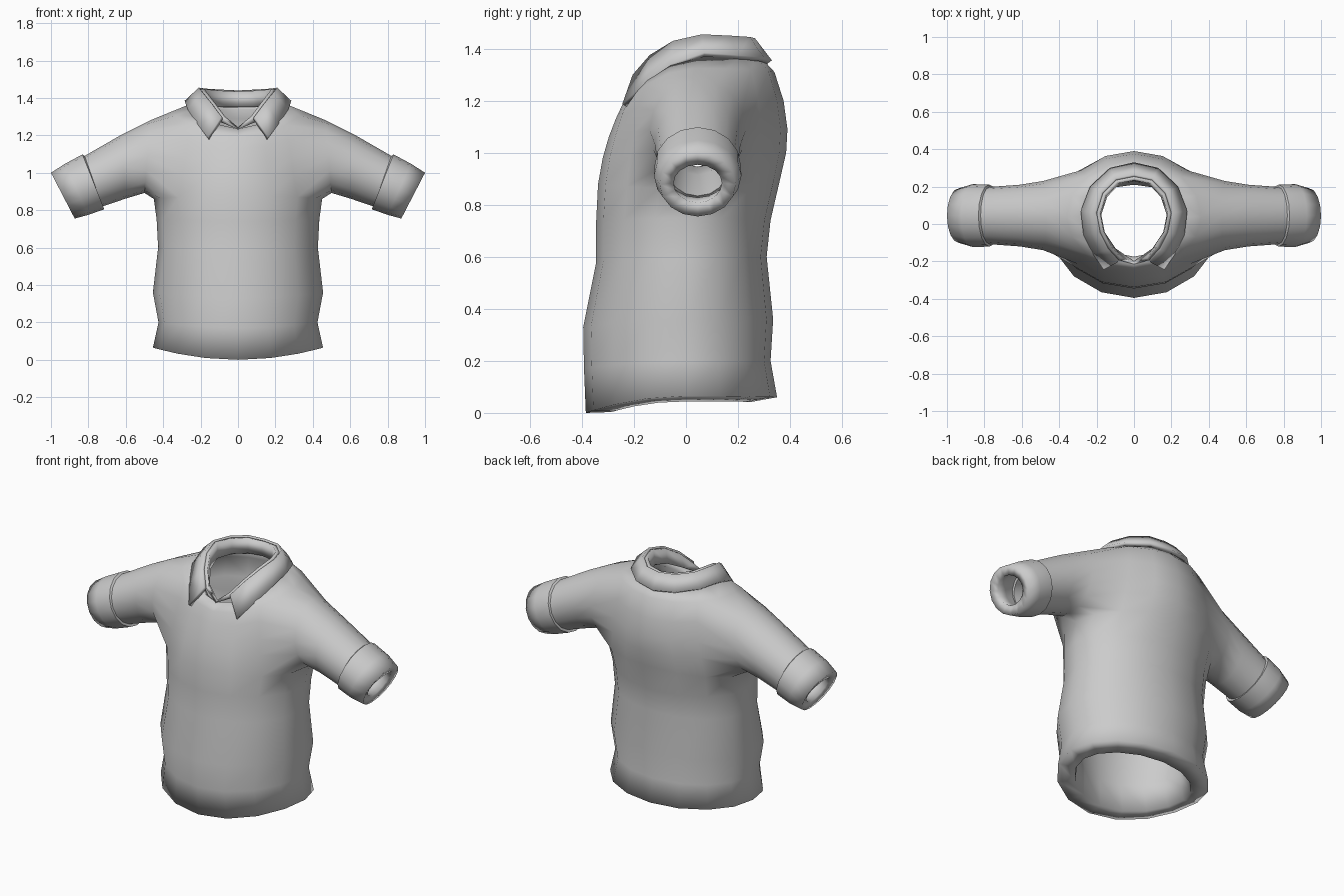
import bpy, bmesh, math

if "Cube" in bpy.data.objects:
    bpy.data.objects.remove(bpy.data.objects["Cube"])

SEG = 16
fabric = bpy.data.materials.new("grey_fabric")
fabric.diffuse_color = (0.6, 0.6, 0.6, 1)
fabric.use_nodes = True
fabric.node_tree.nodes["Principled BSDF"].inputs["Base Color"].default_value = fabric.diffuse_color


def finish(name, bm, angle):
    bmesh.ops.recalc_face_normals(bm, faces=bm.faces)
    me = bpy.data.meshes.new(name)
    bm.to_mesh(me)
    bm.free()
    ob = bpy.data.objects.new(name, me)
    bpy.context.collection.objects.link(ob)
    me.materials.append(fabric)
    for o in bpy.context.selected_objects:
        o.select_set(False)
    ob.select_set(True)
    bpy.context.view_layer.objects.active = ob
    bpy.ops.object.shade_smooth_by_angle(angle=math.radians(angle))
    return ob


def thicken(ob, thickness, group=None):
    m = ob.modifiers.new("thickness", 'SOLIDIFY')
    m.thickness = thickness
    m.offset = -1
    if group:
        m.vertex_group = group


def bridge(bm, a, b):
    n = len(a)
    for i in range(n):
        bm.faces.new((a[i], a[(i + 1) % n], b[(i + 1) % n], b[i]))


# Torso rings: height at front, side, back; half width; front y, centre y, back y
RINGS = [
    (0.00, 0.065, 0.06, 0.455, -0.385, 0.00, 0.350),
    (0.17, 0.20, 0.20, 0.425, -0.392, 0.00, 0.325),
    (0.33, 0.36, 0.36, 0.455, -0.395, 0.00, 0.335),
    (0.58, 0.60, 0.60, 0.427, -0.345, 0.01, 0.310),
    (0.74, 0.75, 0.74, 0.435, -0.345, 0.02, 0.325),
    (0.88, 0.86, 0.90, 0.450, -0.338, 0.04, 0.362),
    (0.98, 1.00, 1.00, 0.42, -0.320, 0.04, 0.385),
    (1.06, 1.10, 1.09, 0.40, -0.297, 0.04, 0.390),
    (1.13, 1.22, 1.20, 0.38, -0.270, 0.04, 0.375),
    (1.19, 1.325, 1.31, 0.36, -0.242, 0.04, 0.340),
    (1.235, 1.372, 1.37, 0.245, -0.212, 0.04, 0.285),
]
HOLE = 5  # ring at the armpit; the sleeve opening spans four rows

# Sleeve rings: top x, z; bottom x, z; half depth in y
SLEEVE = [
    (0.47, 1.28, 0.50, 0.892, 0.185),
    (0.62, 1.205, 0.60, 0.862, 0.165),
    (0.82, 1.09, 0.725, 0.82, 0.153),
    (0.832, 1.098, 0.715, 0.805, 0.166),
    (0.925, 1.048, 0.80, 0.775, 0.168),
    (1.00, 1.00, 0.873, 0.755, 0.146),
]

# Torso
bm = bmesh.new()
rows = []
for zf, zs, zb, xr, yf, yc, yb in RINGS:
    row = []
    for i in range(SEG):
        a = 2 * math.pi * i / SEG
        s = math.sin(a)
        y = yc + (yb - yc if s > 0 else yc - yf) * s
        z = zs + ((zb if s > 0 else zf) - zs) * s * s
        row.append(bm.verts.new((xr * math.cos(a), y, z)))
    rows.append(row)
for r in range(len(rows) - 1):
    for i in range(SEG):
        in_hole = HOLE <= r < HOLE + 4 and (i in (14, 15, 0, 1) or 6 <= i <= 9)
        if not in_hole:
            j = (i + 1) % SEG
            bm.faces.new((rows[r][i], rows[r][j], rows[r + 1][j], rows[r + 1][i]))

# Sleeves, grown out of the side openings of the torso
sleeve_verts = []
for side in (1, -1):
    def col(k):  # k counts columns from the side line, towards the back
        return k % SEG if side == 1 else (8 - k) % SEG
    path = [(HOLE, 0), (HOLE, -1)] + [(HOLE + r, -2) for r in range(5)]
    path += [(HOLE + 4, k) for k in (-1, 0, 1)]
    path += [(HOLE + 4 - r, 2) for r in range(5)] + [(HOLE, 1)]
    last = [rows[r][col(k)] for r, k in path]
    for xt, zt, xb, zb, yr in SLEEVE:
        ring = []
        for i in range(SEG):
            a = 2 * math.pi * i / SEG
            t = (1 - math.cos(a)) / 2
            ring.append(bm.verts.new((side * (xb + (xt - xb) * t),
                                      0.045 - yr * math.sin(a), zb + (zt - zb) * t)))
        bridge(bm, last, ring)
        sleeve_verts += ring
        last = ring
bmesh.ops.delete(bm, geom=[v for v in bm.verts if not v.link_faces], context='VERTS')
bm.verts.index_update()
thin = [v.index for v in sleeve_verts]
neck = [v.index for v in rows[-1] + rows[-2]]
shirt = finish("shirt_body", bm, 50)
weights = shirt.vertex_groups.new(name="cloth_thickness")
weights.add(range(len(shirt.data.vertices)), 1.0, 'REPLACE')
weights.add(thin, 0.55, 'REPLACE')
weights.add(neck, 0.45, 'REPLACE')
thicken(shirt, 0.1, "cloth_thickness")


def collar_strip(name, upper, lower, thickness):
    """Strip round the neck, mirrored from the right half (back to front)."""
    bm = bmesh.new()
    lines = []
    for pts in (upper, lower):
        full = [(-x, y, z) for x, y, z in reversed(pts[1:])] + pts
        lines.append([bm.verts.new(p) for p in full])
    u, l = lines
    for i in range(len(u) - 1):
        bm.faces.new((u[i], u[i + 1], l[i + 1], l[i]))
    bmesh.ops.remove_doubles(bm, verts=bm.verts, dist=0.001)
    bmesh.ops.recalc_face_normals(bm, faces=bm.faces)
    # make the normals face away from the neck
    bm.faces.ensure_lookup_table()
    f = max(bm.faces, key=lambda q: q.calc_center_median().x)
    if f.normal.x < 0:
        bmesh.ops.reverse_faces(bm, faces=bm.faces)
    me = bpy.data.meshes.new(name)
    bm.to_mesh(me)
    bm.free()
    ob = bpy.data.objects.new(name, me)
    bpy.context.collection.objects.link(ob)
    me.materials.append(fabric)
    me.shade_smooth()
    me.set_sharp_from_angle(angle=math.radians(40))
    thicken(ob, thickness)


# Collar: folded flap outside, stand inside
FOLD = [(0, 0.265, 1.44), (0.10, 0.245, 1.445), (0.175, 0.17, 1.45), (0.21, 0.06, 1.455),
        (0.19, -0.05, 1.43), (0.145, -0.14, 1.375), (0.088, -0.205, 1.30)]
EDGE = [(0, 0.33, 1.355), (0.13, 0.30, 1.365), (0.235, 0.20, 1.375), (0.285, 0.07, 1.385),
        (0.27, -0.06, 1.34), (0.22, -0.16, 1.265), (0.163, -0.245, 1.187)]
STAND_TOP = [(x * 0.95, (y - 0.04) * 0.95 + 0.04, z - 0.008) for x, y, z in FOLD]
STAND_LOW = [(0, 0.25, 1.35), (0.09, 0.23, 1.35), (0.16, 0.155, 1.355), (0.195, 0.05, 1.355),
             (0.175, -0.05, 1.33), (0.115, -0.14, 1.28), (0, -0.215, 1.232)]
collar_strip("collar_flap", FOLD, EDGE, 0.022)
collar_strip("collar_stand", STAND_TOP, STAND_LOW, 0.02)
